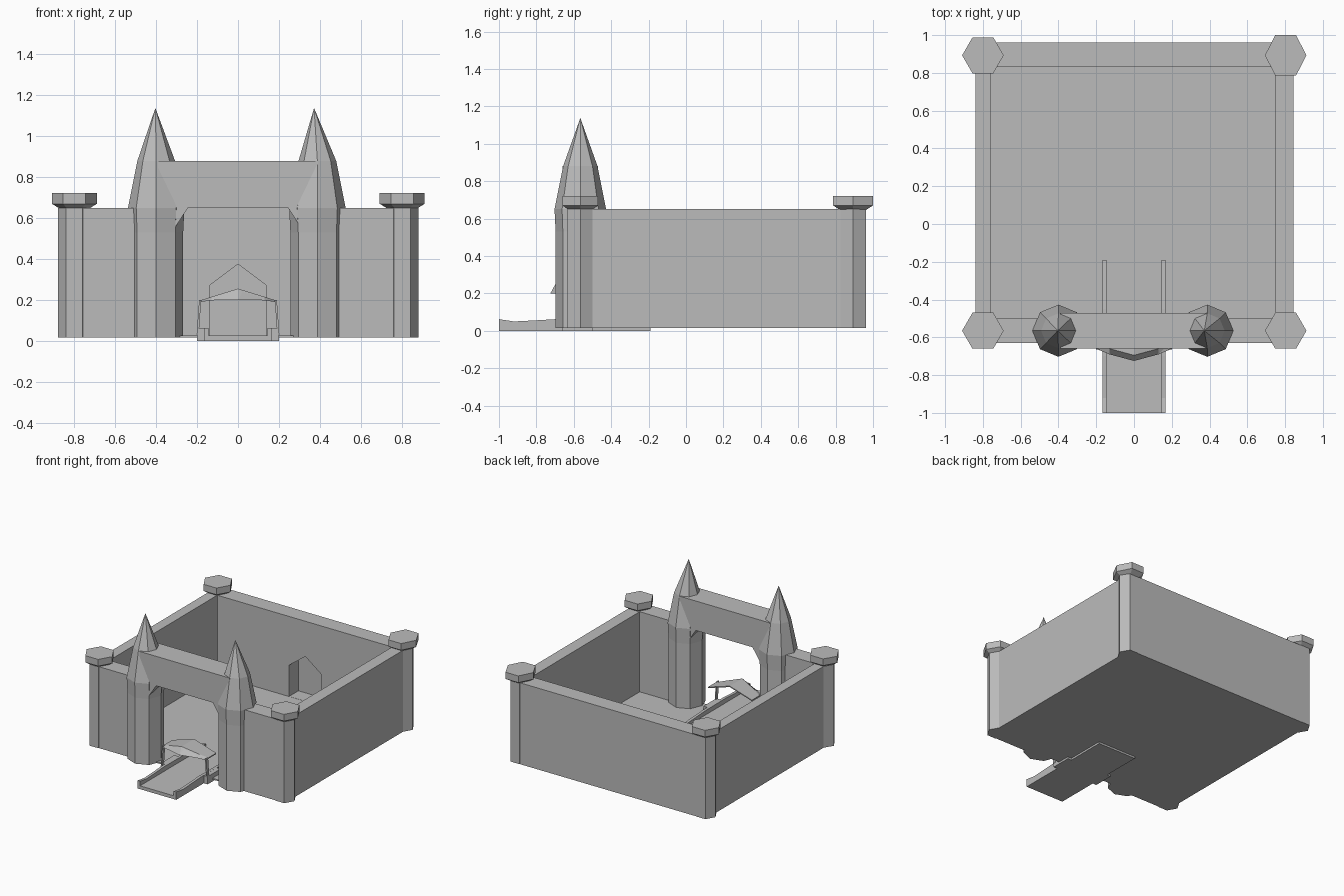
import bpy, bmesh
from math import cos, sin, pi

if "Cube" in bpy.data.objects:
    bpy.data.objects.remove(bpy.data.objects["Cube"], do_unlink=True)

stone = bpy.data.materials.new("grey stone")
stone.use_nodes = True
grey = (0.5, 0.5, 0.5, 1)
stone.diffuse_color = grey
stone.node_tree.nodes["Principled BSDF"].inputs["Base Color"].default_value = grey

BASE, TOP = 0.015, 0.65


def make(name, bm):
    bmesh.ops.recalc_face_normals(bm, faces=bm.faces)
    mesh = bpy.data.meshes.new(name)
    bm.to_mesh(mesh)
    bm.free()
    mesh.materials.append(stone)
    ob = bpy.data.objects.new(name, mesh)
    bpy.context.collection.objects.link(ob)
    return ob


def loft(name, rings):
    """Skin equal-length rings of points and cap both ends."""
    bm = bmesh.new()
    rows = [[bm.verts.new(p) for p in ring] for ring in rings]
    n = len(rows[0])
    for a, b in zip(rows, rows[1:]):
        for i in range(n):
            j = (i + 1) % n
            bm.faces.new((a[i], a[j], b[j], b[i]))
    bm.faces.new(rows[0])
    bm.faces.new(rows[-1])
    bmesh.ops.remove_doubles(bm, verts=bm.verts, dist=0.0001)
    return make(name, bm)


def box(name, x0, x1, y0, y1, z0, z1):
    return loft(name, [[(x0, y0, z), (x1, y0, z), (x1, y1, z), (x0, y1, z)] for z in (z0, z1)])


def turned(name, x, y, sides, profile, lean=0):
    """Faceted column from (radius, height) pairs; lean shifts the tip sideways."""
    tip = profile[-1][1]
    rings = []
    for r, z in profile:
        cx = x + (lean if z == tip else 0)
        rings.append([(cx + r * cos(2 * pi * i / sides), y + r * sin(2 * pi * i / sides), z)
                      for i in range(sides)])
    return loft(name, rings)


def prism(name, outline, y0, y1):
    return loft(name, [[(x, y, z) for x, z in outline] for y in (y0, y1)])


# Courtyard floor and walls
box("courtyard_floor", -0.82, 0.82, -0.6, 0.93, BASE, 0.025)
box("right_wall", -0.84, -0.76, -0.56, 0.9, BASE, TOP)
box("left_wall", 0.75, 0.845, -0.56, 0.9, BASE, TOP)
for side, s in (("left", 1), ("right", -1)):
    box(side + "_front_wall", *sorted((s * 0.42, s * 0.8)), -0.63, -0.5, BASE, TOP)

# Back wall with a pointed niche cut into its inner face
back = box("back_wall", -0.8, 0.8, 0.83, 0.96, BASE, TOP)
cutter = prism("niche_cutter", [(-0.14, 0.026), (0.14, 0.026), (0.14, 0.27), (0, 0.375), (-0.14, 0.27)], 0.7, 0.945)
cutter.hide_render = True
cutter.hide_viewport = True
cutter.display_type = 'WIRE'
cut = back.modifiers.new("niche", 'BOOLEAN')
cut.operation = 'DIFFERENCE'
cut.solver = 'EXACT'
cut.object = cutter

# Corner posts with overhanging caps
for side, x in (("left", 0.803), ("right", -0.8)):
    for end, y in (("front", -0.565), ("back", 0.893)):
        turned(f"{end}_{side}_post", x, y, 6, [(0.08, BASE), (0.08, TOP)])
        cap = turned(f"{end}_{side}_cap", x, y, 6,
                     [(0.07, 0.645), (0.11, 0.67), (0.11, 0.72), (0.11, 0.722)])
        if (end, side) == ("back", "left"):
            # This cap is longer from front to back
            for v in cap.data.vertices:
                v.co.y = y + (v.co.y - y) * 1.12

# Gate towers with pointed spires
for side, x, lean in (("left", 0.388, -0.016), ("right", -0.4, -0.004)):
    turned(side + "_tower", x, -0.565, 8,
           [(0.132, BASE), (0.132, 0.53), (0.138, TOP), (0.092, 0.88), (0, 1.138)], lean)

# Lintel between the towers, with sloping corners under it
half = [(0.245, 0.65), (0.33, 0.52), (0.39, 0.52), (0.39, 0.88)]
prism("gate_lintel", half + [(-x, z) for x, z in reversed(half)], -0.66, -0.47)

# Drawbridge: deck with raised rails, widening under the gate
box("bridge_deck", -0.165, 0.165, -1, -0.19, 0, 0.026)
rail_tops = [(-1, 0.062), (-0.92, 0.05), (-0.8, 0.056), (-0.7, 0.062), (-0.45, 0.06), (-0.19, 0.045)]
for side, s in (("left", 1), ("right", -1)):
    a, b = s * 0.145, s * 0.167
    loft(side + "_bridge_rail",
         [[(a, y, 0), (b, y, 0), (b, y, z), (a, y, z)] for y, z in rail_tops])
    box(side + "_bridge_landing", *sorted((s * 0.165, s * 0.2)), -0.66, -0.5, 0, 0.06)
    # Thin leaning posts that carry the canopy
    loft(side + "_canopy_post",
         [[(s * (x + dx), y, z) for dx, y in ((0, -0.665), (0.01, -0.665), (0.01, -0.64), (0, -0.64))]
          for x, z in ((0.192, 0.03), (0.18, 0.2))])

# Peaked canopy over the bridge, bowed forward in the middle
stations = [(-0.19, -0.665, 0.188, 0.196), (-0.13, -0.69, 0.198, 0.215), (0, -0.725, 0.2, 0.255),
            (0.13, -0.69, 0.198, 0.215), (0.19, -0.665, 0.188, 0.196)]
loft("bridge_canopy",
     [[(x, y, low), (x, y + 0.03, high), (x, -0.54, high), (x, -0.54, high - 0.008),
       (x, y + 0.03, high - 0.008)] for x, y, low, high in stations])
